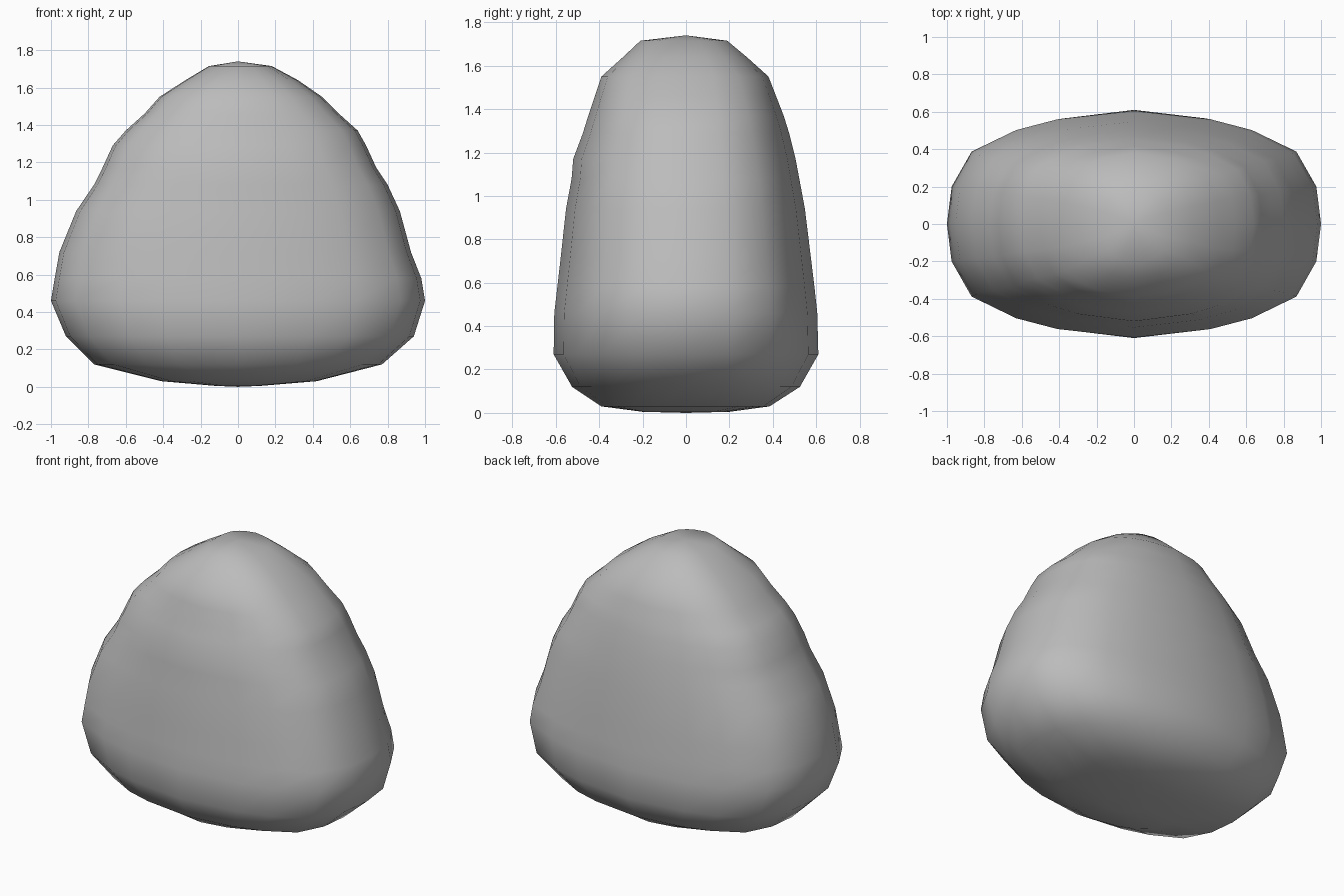
import bpy
import bmesh

cube = bpy.data.objects.get("Cube")
if cube:
    bpy.data.objects.remove(cube, do_unlink=True)

# Stone material
stone = bpy.data.materials.new("stone_grey")
stone.use_nodes = True
GREY = (0.5, 0.5, 0.5, 1.0)
stone.diffuse_color = GREY
bsdf = stone.node_tree.nodes["Principled BSDF"]
bsdf.inputs["Base Color"].default_value = GREY
bsdf.inputs["Roughness"].default_value = 0.9

# Quarter of the boxy oval cross-section, mirrored into a full outline
QUARTER = [(1, 0), (.975, .33), (.868, .64), (.63, .83), (.41, .925), (0, 1)]
half = QUARTER + [(-x, y) for x, y in QUARTER[-2::-1]]
OUTLINE = half + [(x, -y) for x, y in half[-2:0:-1]]

# Layers from the ground up: height, then reach to -x, +x, front and back
LAYERS = [
    (0.005, .12, .12, .20, .20),
    (0.03, .41, .42, .39, .385),
    (0.12, .77, .77, .525, .525),
    (0.27, .92, .94, .61, .61),
    (0.46, 1.0, 1.0, .607, .605),
    (0.58, .98, .98, .593, .592),
    (0.72, .955, .925, .577, .575),
    (0.94, .865, .865, .553, .548),
    (1.08, .77, .80, .527, .522),
    (1.17, .725, .74, .52, .505),
    (1.29, .67, .685, .475, .475),
    (1.37, .60, .64, .45, .45),
    (1.46, .50, .54, .42, .415),
    (1.55, .42, .45, .39, .38),
    (1.64, .28, .32, .29, .28),
    (1.715, .155, .18, .21, .19),
]

# Boulder skin lofted through the layers
bm = bmesh.new()
rings = []
for z, left, right, front, back in LAYERS:
    rings.append([bm.verts.new((x * (right if x > 0 else left),
                                y * (back if y > 0 else front), z))
                  for x, y in OUTLINE])
n = len(OUTLINE)
for low, high in zip(rings, rings[1:]):
    for i in range(n):
        j = (i + 1) % n
        bm.faces.new((low[i], low[j], high[j], high[i]))

# Closing fans at the base and the peak
for ring, z in ((rings[0], 0.0), (rings[-1], 1.74)):
    pole = bm.verts.new((0, 0, z))
    for i in range(n):
        bm.faces.new((ring[i], ring[(i + 1) % n], pole))

bmesh.ops.recalc_face_normals(bm, faces=bm.faces[:])
for face in bm.faces:
    face.smooth = True
mesh = bpy.data.meshes.new("boulder")
bm.to_mesh(mesh)
bm.free()
mesh.materials.append(stone)
boulder = bpy.data.objects.new("boulder", mesh)
bpy.context.collection.objects.link(boulder)
